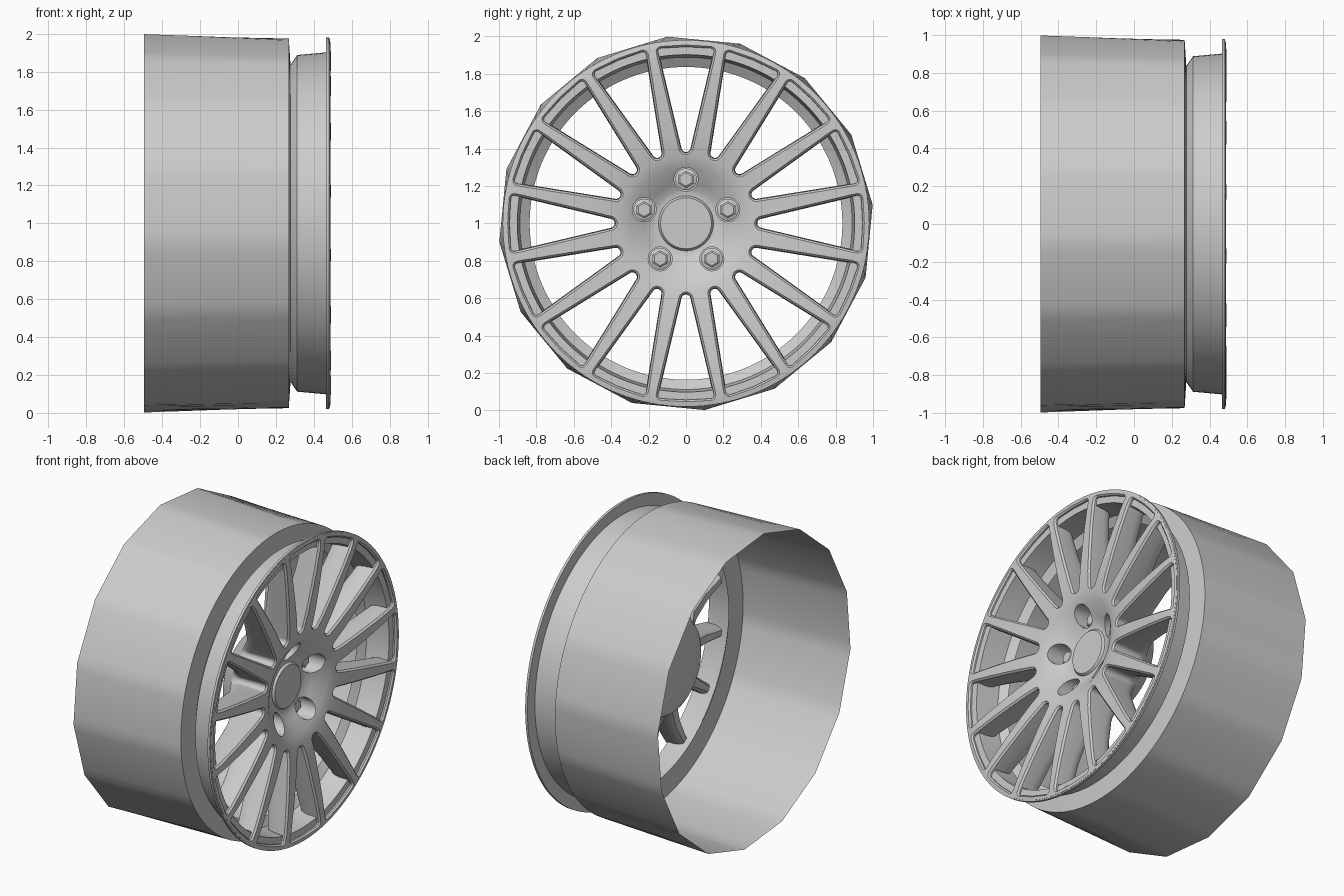
import bpy, bmesh, math
from math import sin, cos, pi, radians

if "Cube" in bpy.data.objects:
    bpy.data.objects.remove(bpy.data.objects["Cube"])

# One grey metal
metal = bpy.data.materials.new("grey_metal")
metal.use_nodes = True
grey = (0.6, 0.6, 0.6, 1)
metal.diffuse_color = grey
metal.node_tree.nodes["Principled BSDF"].inputs["Base Color"].default_value = grey

SPOKES = 16
STEP = 2 * pi / SPOKES
# (radius, x) profiles of the spoked face, both running outwards
FRONT = [(0, 0.35), (0.155, 0.35), (0.18, 0.355), (0.22, 0.38), (0.3, 0.432), (0.36, 0.452),
         (0.48, 0.468), (0.6, 0.478), (0.75, 0.487), (0.88, 0.491), (0.95, 0.488)]
BACK = [(0, 0.08), (0.27, 0.08), (0.3, 0.1), (0.36, 0.19), (0.5, 0.28), (0.7, 0.33),
        (0.886, 0.35)]
RIM_EDGE = [(0.972, 0.484), (0.972, 0.468), (0.898, 0.468)]


def finish(name, bm, smooth=True):
    bmesh.ops.remove_doubles(bm, verts=bm.verts, dist=1e-5)
    bmesh.ops.recalc_face_normals(bm, faces=bm.faces)
    mesh = bpy.data.meshes.new(name)
    bm.to_mesh(mesh)
    bm.free()
    mesh.materials.append(metal)
    ob = bpy.data.objects.new(name, mesh)
    bpy.context.collection.objects.link(ob)
    if smooth:
        smooth_by_angle(ob)
    return ob


def smooth_by_angle(ob):
    bpy.ops.object.select_all(action='DESELECT')
    ob.select_set(True)
    bpy.context.view_layer.objects.active = ob
    bpy.ops.object.shade_smooth_by_angle(angle=radians(35))


def skin(bm, loops, caps=False):
    """Join equal closed loops of points with quads."""
    rings = [[bm.verts.new(p) for p in loop] for loop in loops]
    n = len(rings[0])
    for a, b in zip(rings, rings[1:]):
        for i in range(n):
            j = (i + 1) % n
            bm.faces.new((a[i], a[j], b[j], b[i]))
    if caps:
        bm.faces.new(rings[0])
        bm.faces.new(rings[-1])


def circle(x, r, n=128, y=0, z=1, phase=0):
    return [(x, y + r * cos(phase + 2 * pi * i / n), z + r * sin(phase + 2 * pi * i / n))
            for i in range(n)]


def lathe(bm, profile, **kw):
    skin(bm, [circle(x, r, **kw) for r, x in profile])


def depth(profile, r):
    """Height x of a profile at radius r."""
    for (r0, x0), (r1, x1) in zip(profile, profile[1:]):
        if r <= r1:
            return x0 + (x1 - x0) * (r - r0) / (r1 - r0)
    return profile[-1][1]


def window(inset):
    """Rounded wedge outline as (radial, sideways) points."""
    def arc(r, t, rad, start, end, n):
        steps = [radians(start + (end - start) * i / n) for i in range(n + 1)]
        return [(r + rad * cos(a), t + rad * sin(a)) for a in steps]
    inner = arc(0.405, 0, 0.039 - inset, 180, 102, 6)
    corner = arc(0.918, 0.131, 0.03 - inset, 102, 8, 5)
    (r0, t0), (r1, t1) = inner[-1], corner[0]
    side = [(r0 + (r1 - r0) * k / 8, t0 + (t1 - t0) * k / 8) for k in range(1, 8)]
    half = inner + side + corner + [(0.955 - inset, 0)]
    return half + [(r, -t) for r, t in half[-2:0:-1]]


# Barrel: sixteen-sided open back edge blending into a round front, then bead seat and lip
bm = bmesh.new()
phase = radians(5.7)
back_edge = []
for i in range(128):
    a = 2 * pi * i / 128
    r = 1.003 * cos(STEP / 2) / cos(a % STEP - STEP / 2)
    back_edge.append((-0.495, r * cos(a + phase), 1 + r * sin(a + phase)))
barrel = [(0.975, 0.268), (0.836, 0.277), (0.888, 0.312),
          (0.902, 0.465), (0.98, 0.465), (0.98, 0.481), (0.965, 0.484)]
skin(bm, [back_edge] + [circle(x, r, phase=phase) for r, x in barrel])
finish("rim_barrel", bm)

# Spoked face: turned solid with windows and nut pockets cut through it
bm = bmesh.new()
lathe(bm, FRONT + RIM_EDGE + BACK[::-1])
face = finish("spoked_face", bm, smooth=False)

# Cutter layers run front to back: chamfered front edge, drafted sides, rounded spoke backs
bm = bmesh.new()
layers = [(0, None, 0.6), (0, FRONT, 0.001), (0.011, FRONT, -0.011), (0.015, BACK, 0.06),
          (0.011, BACK, 0.03), (0.003, BACK, 0.01), (-0.01, BACK, -0.003), (-0.01, None, 0.02)]
for k in range(SPOKES):
    c, s = cos(k * STEP), sin(k * STEP)
    skin(bm, [[(offset + (depth(profile, r) if profile else 0),
                r * c - t * s, 1 + r * s + t * c) for r, t in window(inset)]
              for inset, profile, offset in layers], caps=True)
nut_spots = [(0.235 * cos(pi / 2 + 2 * pi * k / 5), 1 + 0.235 * sin(pi / 2 + 2 * pi * k / 5))
             for k in range(5)]
for y, z in nut_spots:
    skin(bm, [circle(x, 0.064, 32, y, z) for x in (0.6, 0.29)], caps=True)
cutter = finish("window_cutter", bm, smooth=False)
cutter.hide_render = True

cut = face.modifiers.new("windows", 'BOOLEAN')
cut.operation = 'DIFFERENCE'
cut.solver = 'EXACT'
cut.object = cutter
bpy.context.view_layer.update()
graph = bpy.context.evaluated_depsgraph_get()
face.data = bpy.data.meshes.new_from_object(face.evaluated_get(graph))
face.modifiers.clear()
bpy.data.objects.remove(cutter)
smooth_by_angle(face)

# Centre cap
bm = bmesh.new()
lathe(bm, [(0, 0.363), (0.136, 0.363), (0.147, 0.35), (0.148, 0.34)], n=64)
finish("centre_cap", bm)

# Wheel nuts: round collar with a hexagonal head
for k, (y, z) in enumerate(nut_spots):
    bm = bmesh.new()
    lathe(bm, [(0.058, 0.289), (0.058, 0.3), (0.046, 0.308), (0, 0.308)], n=32, y=y, z=z)
    lathe(bm, [(0.046, 0.3), (0.046, 0.33), (0.036, 0.337), (0, 0.337)], n=6, y=y, z=z,
          phase=pi / 6)
    finish(f"wheel_nut_{k + 1}", bm)
